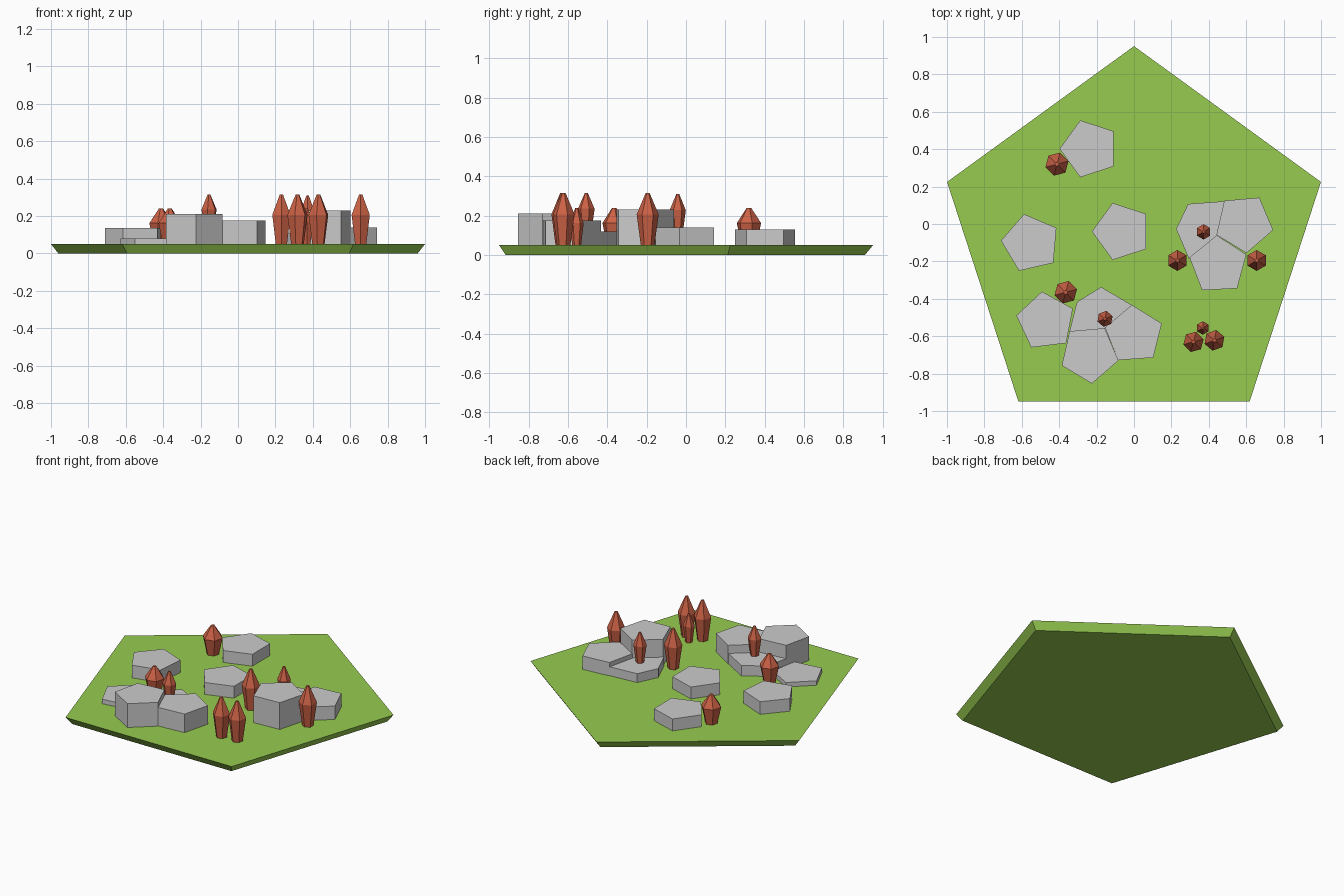
import bpy, bmesh
from math import cos, sin, radians, tau

if "Cube" in bpy.data.objects:
    bpy.data.objects.remove(bpy.data.objects["Cube"])


def ngon(n, r, angle, cx=0.0, cy=0.0):
    a0 = radians(angle)
    return [(cx + r * cos(a0 + tau * i / n), cy + r * sin(a0 + tau * i / n)) for i in range(n)]


def loft(name, rings, mat=None):
    """Skin a closed solid through rings given as (outline, z)."""
    bm = bmesh.new()
    loops = [[bm.verts.new((x, y, z)) for x, y in pts] for pts, z in rings]
    n = len(loops[0])
    for a, b in zip(loops, loops[1:]):
        for i in range(n):
            j = (i + 1) % n
            bm.faces.new((a[i], a[j], b[j], b[i]))
    bm.faces.new(loops[0][::-1])
    bm.faces.new(loops[-1])
    bmesh.ops.recalc_face_normals(bm, faces=bm.faces)
    me = bpy.data.meshes.new(name)
    bm.to_mesh(me)
    bm.free()
    if mat:
        me.materials.append(mat)
    ob = bpy.data.objects.new(name, me)
    bpy.context.collection.objects.link(ob)
    return ob


def material(name, rgb):
    m = bpy.data.materials.new(name)
    m.diffuse_color = (*rgb, 1)
    m.use_nodes = True
    m.node_tree.nodes["Principled BSDF"].inputs["Base Color"].default_value = m.diffuse_color
    return m


grass = material("grass", (0.31, 0.60, 0.08))
rust = material("rust", (0.60, 0.12, 0.06))
GROUND = 0.05

# Pentagonal ground tile, tapering slightly toward the bottom
loft("ground_tile", [(ngon(5, 1.01, 90, 0, -0.1), 0), (ngon(5, 1.051, 90, 0, -0.1), GROUND)], grass)

# Pentagonal stones: x, y, angle of one corner, top height
stones = [
    (-0.238, 0.402, 180, 0.13),
    (-0.065, -0.040, 180, 0.13),
    (-0.552, -0.103, 103, 0.135),
    (-0.472, -0.520, 97, 0.08),
    (-0.239, -0.694, -85, 0.21),
    (0.000, -0.592, 94, 0.175),
    (0.588, 0.004, -13, 0.14),
    (0.451, -0.220, 93, 0.23),
]
for x, y, ang, top in stones:
    pts = ngon(5, 0.16, ang, x, y)
    loft("stone", [(pts, GROUND), (pts, top)])

# Irregular low stones tucked under their neighbours
low_stones = [
    ([(-0.176, -0.337), (-0.305, -0.417), (-0.345, -0.575), (-0.30, -0.62), (-0.05, -0.62), (-0.012, -0.433)], 0.12),
    ([(0.289, 0.107), (0.225, -0.027), (0.294, -0.187), (0.46, -0.13), (0.485, 0.122)], 0.11),
]
for pts, top in low_stones:
    loft("low_stone", [(pts, GROUND), (pts, top)])

# Hexagonal crystals: x, y, widest radius, base height, top height, turn
crystals = [
    (-0.412, 0.320, 0.064, GROUND, 0.24, 75),
    (-0.365, -0.365, 0.062, GROUND, 0.24, 75),
    (-0.155, -0.507, 0.043, 0.12, 0.315, 80),
    (0.372, -0.042, 0.041, 0.11, 0.31, 90),
    (0.232, -0.195, 0.056, GROUND, 0.315, 90),
    (0.656, -0.195, 0.056, GROUND, 0.315, 90),
    (0.368, -0.556, 0.036, GROUND, 0.24, 90),
    (0.318, -0.630, 0.056, GROUND, 0.315, 75),
    (0.430, -0.622, 0.056, GROUND, 0.315, 80),
]
profile = [(0.62, 0.0), (1.0, 0.59), (0.18, 1.0)]  # radius and height fractions
for x, y, r, base, top, turn in crystals:
    loft("crystal", [(ngon(6, r * k, turn, x, y), base + (top - base) * t) for k, t in profile], rust)
